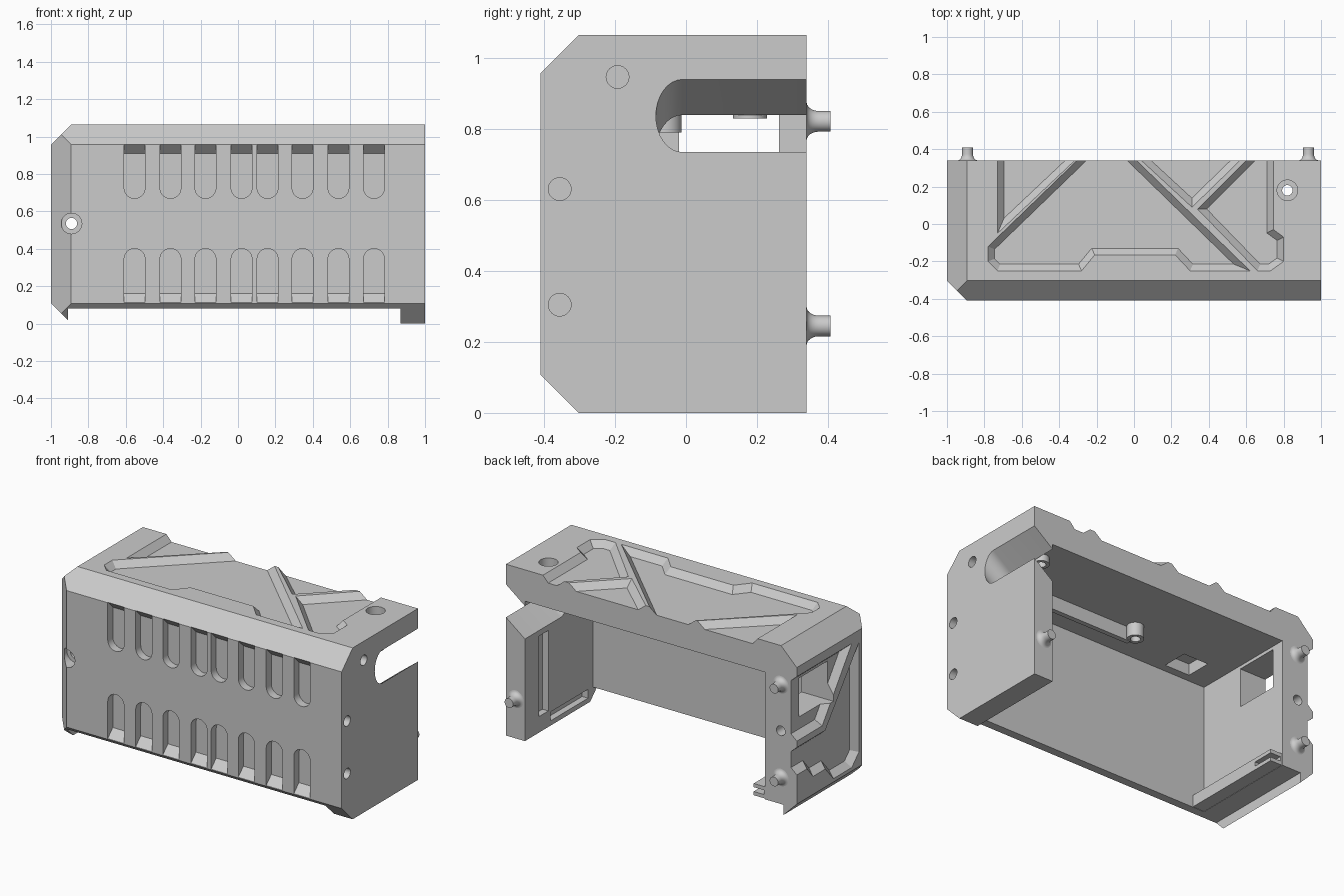
import bpy, bmesh, math
from mathutils import Vector

cube = bpy.data.objects.get("Cube")
if cube:
    bpy.data.objects.remove(cube, do_unlink=True)

grey = bpy.data.materials.new("mid_grey")
grey.use_nodes = True
grey.diffuse_color = (0.6, 0.6, 0.6, 1)
grey.node_tree.nodes["Principled BSDF"].inputs["Base Color"].default_value = (0.6, 0.6, 0.6, 1)


def finish(name, bm):
    bmesh.ops.recalc_face_normals(bm, faces=bm.faces)
    mesh = bpy.data.meshes.new(name)
    bm.to_mesh(mesh)
    bm.free()
    mesh.materials.append(grey)
    obj = bpy.data.objects.new(name, mesh)
    bpy.context.collection.objects.link(obj)
    return obj


def loft(name, *loops):
    """Closed solid through matching loops of points."""
    bm = bmesh.new()
    rings = [[bm.verts.new(p) for p in loop] for loop in loops]
    n = len(rings[0])
    for a, b in zip(rings, rings[1:]):
        for i in range(n):
            j = (i + 1) % n
            bm.faces.new((a[i], a[j], b[j], b[i]))
    bm.faces.new(rings[0])
    bm.faces.new(rings[-1])
    return finish(name, bm)


def box(name, x0, x1, y0, y1, z0, z1):
    base = [(x0, y0), (x1, y0), (x1, y1), (x0, y1)]
    return loft(name, *[[(x, y, z) for x, y in base] for z in (z0, z1)])


def spin(name, origin, axis, profile):
    """Round solid; the profile lists (radius, distance along the axis)."""
    origin, axis = Vector(origin), Vector(axis)
    u = axis.orthogonal().normalized()
    v = axis.cross(u)
    turns = [2 * math.pi * i / 32 for i in range(32)]
    return loft(name, *[[origin + axis * d + (u * math.cos(t) + v * math.sin(t)) * r
                         for t in turns] for r, d in profile])


def volume(mesh):
    bm = bmesh.new()
    bm.from_mesh(mesh)
    result = bm.calc_volume(signed=True)
    bm.free()
    return result


def cut(target, cutter):
    """Subtract the cutter, moving to the next solver if one gives a broken solid."""
    cutter.hide_render = True
    before = volume(target.data)
    mod = target.modifiers.new("cut", 'BOOLEAN')
    mod.operation, mod.object = 'DIFFERENCE', cutter
    for solver in ('EXACT', 'MANIFOLD', 'FLOAT'):
        mod.solver = solver
        bpy.context.view_layer.update()
        graph = bpy.context.evaluated_depsgraph_get()
        mesh = bpy.data.meshes.new_from_object(target.evaluated_get(graph))
        if 0.25 * before < volume(mesh) < before:
            target.data = mesh
            break
    target.modifiers.clear()
    bpy.data.objects.remove(cutter, do_unlink=True)


def smooth(obj):
    bpy.ops.object.select_all(action='DESELECT')
    obj.select_set(True)
    bpy.context.view_layer.objects.active = obj
    bpy.ops.object.shade_smooth_by_angle(angle=math.radians(20))


def offset(points, d):
    """Move the outline of a counter-clockwise polygon inward by d."""
    pts = [Vector(p) for p in points]
    out = []
    for i, p in enumerate(pts):
        e1 = (p - pts[i - 1]).normalized()
        e2 = (pts[(i + 1) % len(pts)] - p).normalized()
        n1, n2 = Vector((-e1.y, e1.x)), Vector((-e2.y, e2.x))
        out.append(p + (n1 + n2) * d / (1 + n1.dot(n2)))
    return out


def recess(points, place):
    """Shallow pocket cutter with sloping sides."""
    area = sum(points[i - 1][0] * p[1] - p[0] * points[i - 1][1] for i, p in enumerate(points))
    if area < 0:
        points = points[::-1]
    return loft("recess_cutter", *[[place(p, h) for p in offset(points, d)]
                                   for d, h in ((-0.009, 0.01), (0.035, -0.04))])


# Outer block: corners left after slicing off the chamfers, wrapped in a hull
TOP, FRONT, BACK, C = 1.065, -0.41, 0.34, 0.108
block = bmesh.new()
bmesh.ops.create_cube(block, size=1)
for v in block.verts:
    v.co = (v.co.x * 2, v.co.y * (BACK - FRONT) + (BACK + FRONT) / 2, (v.co.z + 0.5) * TOP)
for co, normal in (((0, FRONT, TOP - C), (0, -1, 1)), ((0, FRONT, C), (0, -1, -1)),
                   ((-1, 0, TOP - C), (-1, 0, 1)), ((-1, 0, C), (-1, 0, -1)),
                   ((-1, FRONT + C, 0), (-1, -1, 0))):
    bmesh.ops.bisect_plane(block, geom=block.verts[:] + block.edges[:] + block.faces[:],
                           dist=1e-5, plane_co=co, plane_no=normal, clear_outer=True)
    corners = [v.co.copy() for v in block.verts]
    block.clear()
    bmesh.ops.convex_hull(block, input=[block.verts.new(p) for p in corners])
    bmesh.ops.dissolve_limit(block, angle_limit=0.01, verts=block.verts[:], edges=block.edges[:])
body = finish("housing", block)

# Hollow interior, open to the back and the bottom
cut(body, box("underside_cutter", -0.91, 0.87, -0.6, 0.6, -0.2, 0.08))
cut(body, box("cavity_cutter", -0.78, 0.8699, -0.33, 0.65, -0.1, 0.87))

# Vent slots in the front, with a sloped outer end
for x in (-0.553, -0.361, -0.174, 0.019, 0.158, 0.345, 0.537, 0.727):
    for end, middle, way in ((0.96, 0.725, 1), (0.112, 0.345, -1)):
        loops = []
        for y in (FRONT - 0.02, FRONT + 0.05):
            z = end - way * (y - FRONT)
            arc = [(x + 0.056 * math.cos(t), y, middle - way * 0.056 * math.sin(t))
                   for t in [math.pi * i / 12 for i in range(13)]]
            loops.append([(x + 0.056, y, z)] + arc + [(x - 0.056, y, z)])
        cut(body, loft("vent_cutter", *loops))

# Sunken panels on the top, leaving ridges between them
top_panels = [
    [(-0.73, 0.45), (-0.73, -0.05), (-0.2, 0.45)],
    [(-0.19, 0.45), (-0.78, -0.12), (-0.78, -0.2), (-0.73, -0.25), (-0.28, -0.25),
     (-0.21, -0.165), (0.22, -0.165), (0.3, -0.25), (0.62, -0.25), (-0.1, 0.45)],
    [(-0.08, 0.45), (0.31, 0.09), (0.68, 0.45)],
    [(0.71, 0.45), (0.34, 0.08), (0.66, -0.25), (0.73, -0.25), (0.8, -0.2),
     (0.8, -0.07), (0.745, -0.03), (0.745, 0.45)],
]
for panel in top_panels:
    cut(body, recess(panel, lambda p, h: (p[0], p[1], TOP + h)))

# Sunken panels on the closed end
end_panels = [
    [(0.45, 0.9), (-0.2, 0.9), (0.09, 0.5), (0.45, 0.5)],
    [(-0.27, 0.88), (-0.27, 0.2), (-0.2, 0.13), (-0.02, 0.13), (0.06, 0.22),
     (0.18, 0.22), (0.24, 0.29), (0.45, 0.29), (0.45, 0.46), (0.06, 0.46)],
]
for panel in end_panels:
    cut(body, recess(panel, lambda p, h: (-1 - h, p[0], p[1])))
cut(body, box("window_cutter", -1.1, -0.7, -0.02, 0.262, 0.61, 0.85))

# Slanted cable slot through the other end
loops = []
for x in (0.84, 1.05):
    z = 0.8375 + (x - 1) * 0.77
    arc = [(x, -0.01 - 0.075 * math.sin(t), z + 0.1025 * math.cos(t))
           for t in [math.pi * i / 16 for i in range(17)]]
    loops.append([(x, 0.5, z + 0.1025)] + arc + [(x, 0.5, z - 0.1025)])
cut(body, loft("cable_slot_cutter", *loops))

# Grooves inside that end and a pocket in the ceiling
cut(body, box("groove_cutter", 0.8, 0.91, 0.11, 0.2, 0.1, 0.6))
cut(body, box("low_slot_cutter", 0.8, 0.91, -0.28, 0.09, 0.03, 0.085))
cut(body, box("pocket_cutter", -0.63, -0.46, -0.28, -0.12, 0.8, 0.94))

# Screw holes: counterbored, then blind holes in the end
cut(body, spin("bore_cutter", (-0.89, -0.5, 0.535), (0, 1, 0), [(0.03, 0), (0.03, 1)]))
cut(body, spin("head_cutter", (-0.89, -0.5, 0.535), (0, 1, 0), [(0.055, 0), (0.055, 0.17)]))
cut(body, spin("bore_cutter", (0.82, 0.18, 0.8), (0, 0, 1), [(0.028, 0), (0.028, 0.4)]))
cut(body, spin("head_cutter", (0.82, 0.18, 0.96), (0, 0, 1), [(0.055, 0), (0.055, 0.2)]))
for y, z in ((-0.193, 0.947), (-0.356, 0.631), (-0.356, 0.305)):
    cut(body, spin("blind_cutter", (0.95, y, z), (1, 0, 0), [(0.032, 0), (0.032, 0.1)]))
smooth(body)

# Alignment pegs with flared bases on the back
flare = [(0.029 + 0.025 * (1 - math.sin(t)), 0.035 * (1 - math.cos(t)))
         for t in [math.pi / 2 * i / 6 for i in range(7)]]
for name, x, z in (("upper_left_peg", -0.89, 0.822), ("lower_left_peg", -0.89, 0.245),
                   ("right_peg", 0.933, 0.245)):
    smooth(spin(name, (x, BACK, z), (0, 1, 0),
                [(0.054, -0.01)] + flare + [(0.029, 0.068)]))

# Ceiling bosses and rib
for name, x, y, low in (("side_boss", 0.82, 0.18, 0.83), ("middle_boss", -0.06, -0.06, 0.79)):
    boss = spin(name, (x, y, low), (0, 0, 1), [(0.048, 0), (0.048, 0.88 - low)])
    cut(boss, spin("bore_cutter", (x, y, low - 0.1), (0, 0, 1), [(0.028, 0), (0.028, 0.3)]))
    smooth(boss)
box("ceiling_rib", -0.05, 0.88, -0.12, -0.09, 0.785, 0.88)

# Notched ledge along the foot of the closed end
ledge = box("foot_ledge", -0.8, -0.7, -0.335, 0.335, 0.082, 0.155)
cut(ledge, box("notch_cutter", -0.77, -0.6, 0.2, 0.5, 0.105, 0.132))
